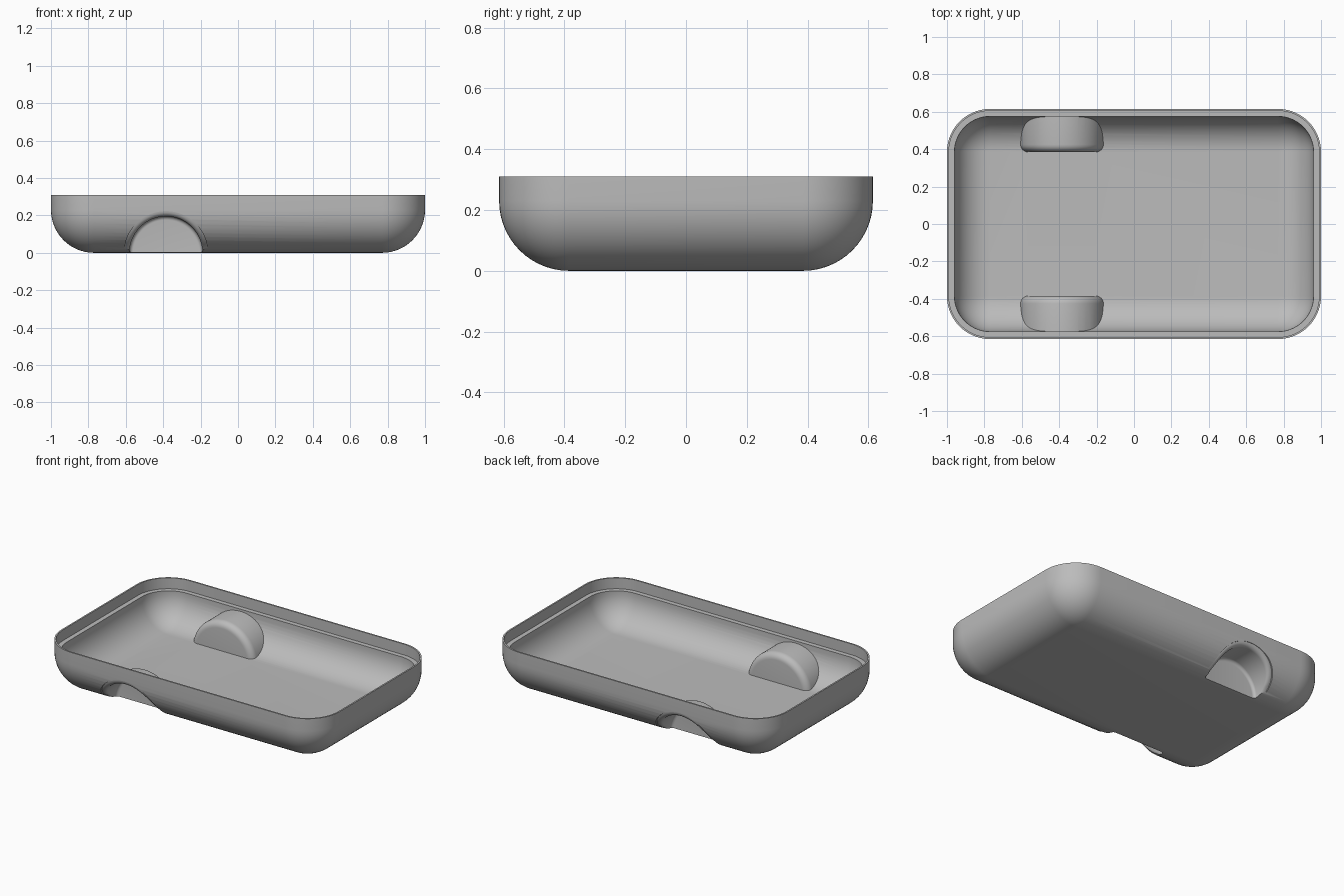
import bpy, bmesh, math

if "Cube" in bpy.data.objects:
    bpy.data.objects.remove(bpy.data.objects["Cube"], do_unlink=True)

HX, HY, HEIGHT, R = 1.0, 0.615, 0.31, 0.23     # outer half sizes, height, fillet radius
WALL, LIP, LEDGE = 0.04, 0.01, 0.24            # shell thickness, rim thickness, ledge height
ARCH_X, ARCH_R, POD_R = -0.385, 0.195, 0.226   # wheel arch centre and radii
POD_END, POCKET_END = 0.385, 0.415

grey = bpy.data.materials.new("grey plastic")
grey.use_nodes = True
colour = (0.5, 0.5, 0.5, 1)
grey.diffuse_color = colour
grey.node_tree.nodes["Principled BSDF"].inputs["Base Color"].default_value = colour


def loft(name, rings):
    """Skin closed rings of equal length and cap both ends."""
    bm = bmesh.new()
    rows = [[bm.verts.new(p) for p in ring] for ring in rings]
    n = len(rows[0])
    for a, b in zip(rows, rows[1:]):
        for i in range(n):
            j = (i + 1) % n
            bm.faces.new((a[i], a[j], b[j], b[i]))
    bm.faces.new(rows[0][::-1])
    bm.faces.new(rows[-1])
    bmesh.ops.remove_doubles(bm, verts=bm.verts, dist=1e-5)
    bmesh.ops.recalc_face_normals(bm, faces=bm.faces)
    mesh = bpy.data.meshes.new(name)
    bm.to_mesh(mesh)
    bm.free()
    mesh.materials.append(grey)
    obj = bpy.data.objects.new(name, mesh)
    bpy.context.collection.objects.link(obj)
    return obj


def rounded_ring(inset, z, steps=14):
    """Rounded rectangle whose corners share the centres of the outer corners."""
    r = max(R - inset, 0)
    ring = []
    for k, (sx, sy) in enumerate(((1, 1), (-1, 1), (-1, -1), (1, -1))):
        for i in range(steps + 1):
            a = math.pi / 2 * (k + i / steps)
            ring.append((sx * (HX - R) + r * math.cos(a),
                         sy * (HY - R) + r * math.sin(a), z))
    return ring


def tub(name, inset, top, steps=14):
    """Solid tray with a round bottom edge, inset evenly from the outer skin."""
    r = R - inset
    rings = []
    for i in range(steps + 1):
        a = math.pi / 2 * i / steps
        rings.append(rounded_ring(R - r * math.sin(a), R - r * math.cos(a)))
    rings.append(rounded_ring(inset, top))
    return loft(name, rings)


def skin_y(z):
    """Distance of the outer side wall from the middle at height z."""
    d = R - min(max(z, 0), R)
    return HY - R + math.sqrt(R * R - d * d)


def arch_plug(name, side, radius, end, fillet, flare, segments=72):
    """Round plug along y with a filleted inner end and an optional flared mouth."""
    def ring(point):
        out = []
        for i in range(segments):
            a = 2 * math.pi * (i + 0.5) / segments
            r, y = point(a)
            out.append((ARCH_X + r * math.cos(a), side * y, r * math.sin(a)))
        return out

    rings = []
    for i in range(7):
        t = math.pi / 2 * i / 6
        rings.append(ring(lambda a: (radius - fillet * (1 - math.sin(t)),
                                     end + fillet * (1 - math.cos(t)))))
    if flare:
        # the mouth follows the curved side wall around the arch
        def mouth(a):
            return max(skin_y(radius * math.sin(a)), end + fillet + 0.04)
        for i in range(6):
            t = math.pi / 2 * i / 5
            rings.append(ring(lambda a: (radius + flare * (1 - math.cos(t)),
                                         mouth(a) - flare * (1 - math.sin(t)))))
        rings.append(ring(lambda a: (radius + flare, HY + 0.1)))
    else:
        rings.append(ring(lambda a: (radius, HY + 0.1)))
    return loft(name, rings)


def subtract(target, cutter):
    mod = target.modifiers.new("cut", "BOOLEAN")
    mod.operation = "DIFFERENCE"
    mod.solver = "EXACT"
    mod.object = cutter
    bpy.context.view_layer.objects.active = target
    bpy.ops.object.modifier_apply(modifier=mod.name)
    bpy.data.objects.remove(cutter, do_unlink=True)


# Outer skin and the hollow inside it
shell = tub("tray_shell", 0, HEIGHT)
cavity = tub("cavity_cutter", WALL, HEIGHT + 0.1)

# Wheel arch pods stay solid inside the hollow
for side in (-1, 1):
    subtract(cavity, arch_plug("pod", side, POD_R, POD_END, 0.04, 0))
subtract(shell, cavity)

# Thin rim standing on an inner ledge
subtract(shell, loft("rim_cutter", [rounded_ring(LIP, LEDGE),
                                    rounded_ring(LIP, HEIGHT + 0.1)]))

# Wheel arch pockets opening outwards and downwards
for side in (-1, 1):
    subtract(shell, arch_plug("pocket", side, ARCH_R, POCKET_END, 0.02, 0.028))

# Smooth curves with crisp rims
bpy.ops.object.select_all(action="DESELECT")
shell.select_set(True)
bpy.context.view_layer.objects.active = shell
bpy.ops.object.shade_smooth_by_angle(angle=math.radians(32))
